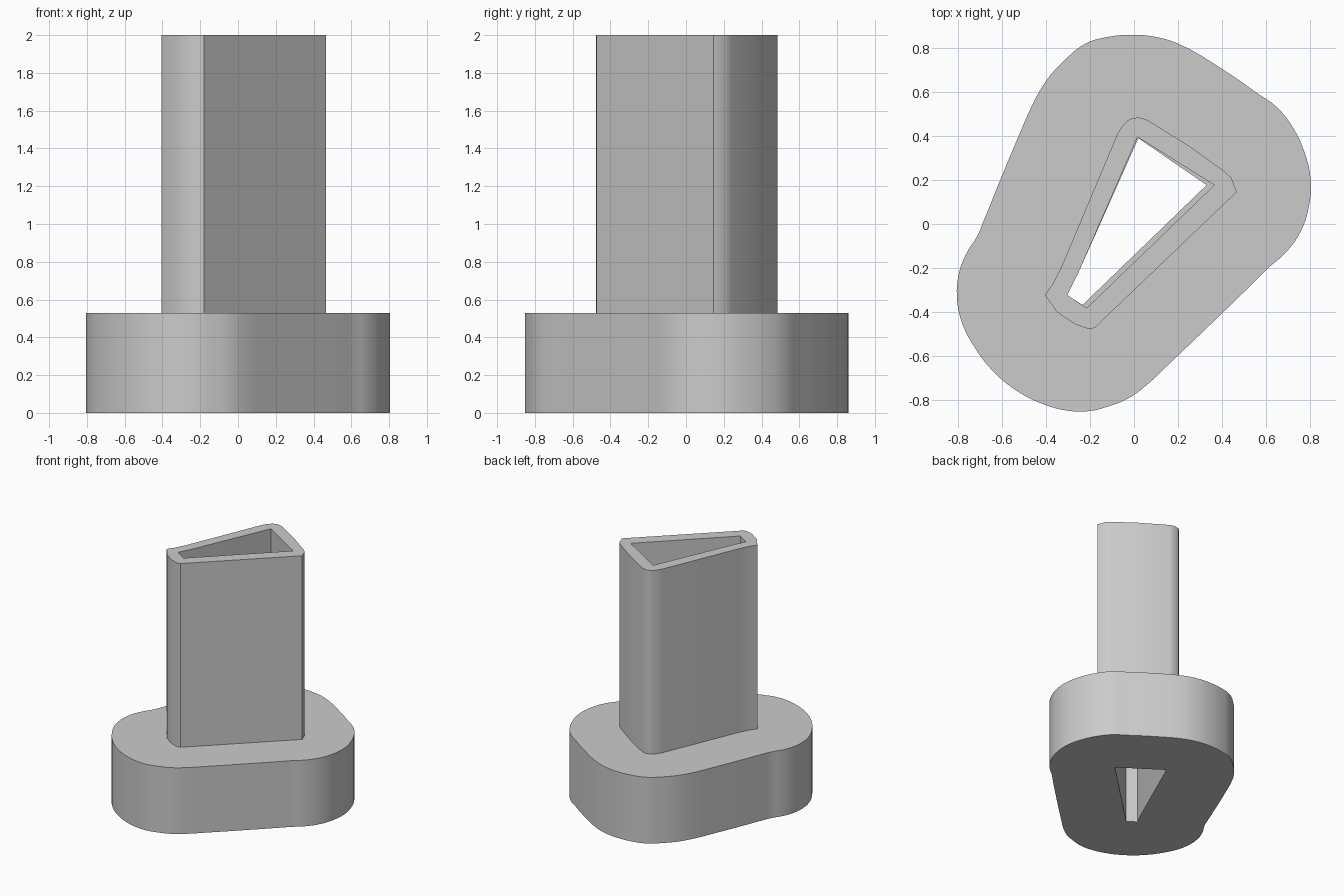
import bpy
import math

cube = bpy.data.objects.get("Cube")
if cube:
    bpy.data.objects.remove(cube, do_unlink=True)

# Single plain grey finish
grey = bpy.data.materials.new("plain_grey")
grey.use_nodes = True
colour = (0.6, 0.6, 0.6, 1)
grey.diffuse_color = colour
for node in grey.node_tree.nodes:
    if node.type == 'BSDF_PRINCIPLED':
        node.inputs["Base Color"].default_value = colour


def add_outline(curve, points, rounded):
    """Add one closed outline, either flowing or straight-sided."""
    if rounded:
        spline = curve.splines.new('BEZIER')
        spline.bezier_points.add(len(points) - 1)
        for knot, (x, y) in zip(spline.bezier_points, points):
            knot.co = (x, y, 0)
            knot.handle_left_type = knot.handle_right_type = 'AUTO'
        spline.resolution_u = 4
    else:
        spline = curve.splines.new('POLY')
        spline.points.add(len(points) - 1)
        for knot, (x, y) in zip(spline.points, points):
            knot.co = (x, y, 0, 1)
    spline.use_cyclic_u = True


def hollow_prism(name, outer, hole, bottom, top, rounded):
    """Extrude an outline with a hole straight up between two heights."""
    curve = bpy.data.curves.new(name, 'CURVE')
    curve.dimensions = '2D'
    curve.fill_mode = 'BOTH'
    curve.extrude = (top - bottom) / 2
    add_outline(curve, outer, rounded)
    add_outline(curve, hole, False)
    curve.materials.append(grey)
    part = bpy.data.objects.new(name, curve)
    part.location.z = (top + bottom) / 2
    bpy.context.collection.objects.link(part)

    bpy.ops.object.select_all(action='DESELECT')
    part.select_set(True)
    bpy.context.view_layer.objects.active = part
    bpy.ops.object.convert(target='MESH')

    # Weld caps to walls and make normals point outward
    bpy.ops.object.mode_set(mode='EDIT')
    bpy.ops.mesh.select_all(action='SELECT')
    bpy.ops.mesh.remove_doubles(threshold=0.0005)
    bpy.ops.mesh.normals_make_consistent(inside=False)
    bpy.ops.object.mode_set(mode='OBJECT')
    bpy.ops.object.shade_smooth_by_angle(angle=math.radians(30))
    return part


# Wide rounded foot
foot_outline = [
    (0, .86), (-.12, .85), (-.22, .82), (-.31, .75), (-.4, .65), (-.465, .535),
    (-.52, .41), (-.6, .22), (-.685, .01), (-.71, -.05), (-.765, -.14),
    (-.797, -.23), (-.805, -.33), (-.785, -.44), (-.725, -.56), (-.64, -.67),
    (-.53, -.76), (-.41, -.82), (-.29, -.85), (-.2, -.85), (-.12, -.83),
    (-.03, -.795), (.06, -.73), (.14, -.655), (.54, -.27), (.61, -.2),
    (.69, -.13), (.757, -.035), (.793, .07), (.803, .2), (.77, .34),
    (.715, .45), (.65, .53), (.56, .595), (.4, .705), (.2, .82), (.1, .85)]
foot_hole = [(.02, .39), (-.25, -.215), (-.303, -.323), (-.234, -.368), (.33, .177)]

# Tall three-cornered tube, slightly wider inside than the foot opening
tube_outline = [
    (-.405, -.323), (-.37, -.273), (-.33, -.195), (-.075, .41), (-.05, .45),
    (-.02, .477), (.02, .485), (.06, .473), (.25, .355), (.41, .24),
    (.443, .21), (.467, .145), (-.18, -.473), (-.207, -.477),
    (-.27, -.455), (-.35, -.4)]
tube_hole = [(.016, .395), (-.25, -.215), (-.303, -.323), (-.215, -.382), (.365, .177)]

foot_top = 0.53
hollow_prism("foot", foot_outline, foot_hole, 0, foot_top, True)
hollow_prism("tube", tube_outline, tube_hole, foot_top, 2, False)
